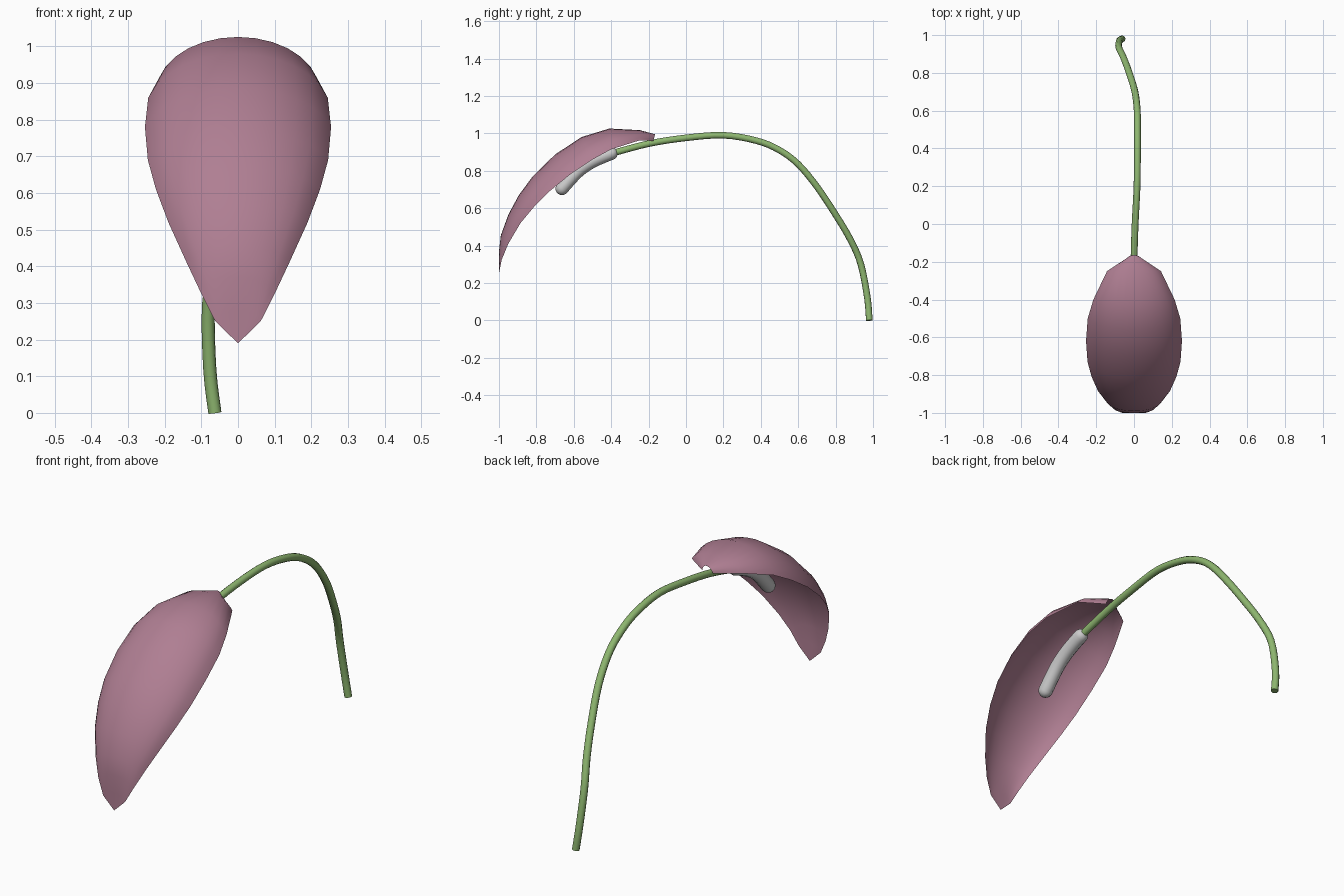
import bpy, bmesh, math
from mathutils import Vector
from mathutils.geometry import interpolate_bezier

if "Cube" in bpy.data.objects:
    bpy.data.objects.remove(bpy.data.objects["Cube"])


def colour(obj, name, rgb):
    mat = bpy.data.materials.new(name)
    mat.diffuse_color = (*rgb, 1)
    mat.use_nodes = True
    mat.node_tree.nodes["Principled BSDF"].inputs["Base Color"].default_value = mat.diffuse_color
    obj.data.materials.append(mat)


def tube(name, path, depth, sides=3, steps=4, rounded=False):
    """Smooth tube through the path points, optionally with rounded ends."""
    p = [Vector(q) for q in path]
    tan = [(p[min(i + 1, len(p) - 1)] - p[max(i - 1, 0)]) / 6 for i in range(len(p))]
    pts = [p[0]]
    for i in range(len(p) - 1):
        pts += interpolate_bezier(p[i], p[i] + tan[i], p[i + 1] - tan[i + 1], p[i + 1], steps + 1)[1:]
    radii = [1.0] * len(pts)
    if rounded:
        a, b = (pts[0] - pts[1]).normalized(), (pts[-1] - pts[-2]).normalized()
        for k in range(1, 6):
            t = math.radians(k * 17.5)
            r = math.cos(t)
            pts.insert(0, p[0] + a * depth * math.sin(t))
            pts.append(p[-1] + b * depth * math.sin(t))
            radii = [r] + radii + [r]
    cu = bpy.data.curves.new(name, 'CURVE')
    cu.dimensions = '3D'
    cu.bevel_depth = depth
    cu.bevel_resolution = sides
    cu.use_fill_caps = True
    sp = cu.splines.new('POLY')
    sp.points.add(len(pts) - 1)
    for point, co, r in zip(sp.points, pts, radii):
        point.co = (*co, 1)
        point.radius = r
    sp.use_smooth = True
    obj = bpy.data.objects.new(name, cu)
    bpy.context.collection.objects.link(obj)
    return obj


# Arching stem
stem = tube("stem", [
    (-0.063, 0.98, 0), (-0.077, 0.97, 0.12), (-0.08, 0.935, 0.3), (-0.055, 0.88, 0.43),
    (-0.025, 0.8, 0.565), (0.005, 0.7, 0.715), (0.017, 0.6, 0.835), (0.018, 0.5, 0.91),
    (0.018, 0.38, 0.96), (0.016, 0.2, 0.99), (0.006, 0, 0.976), (0, -0.2, 0.945),
    (0, -0.4, 0.892)], 0.018)
colour(stem, "stem_green", (0.27, 0.47, 0.16))

# Flower spike hanging from the stem end
tube("flower_spike", [(0, -0.40, 0.893), (0, -0.50, 0.85), (0, -0.58, 0.795),
                      (0, -0.663, 0.705)], 0.035, sides=4, rounded=True)

# Hooded petal: each row is (centre y, centre z, edge half width, edge y, edge z)
rows = [
    (-0.165, 0.995, 0.03, -0.175, 0.96),
    (-0.245, 1.017, 0.143, -0.25, 0.962),
    (-0.41, 1.026, 0.215, -0.40, 0.915),
    (-0.56, 0.98, 0.245, -0.50, 0.86),
    (-0.70, 0.887, 0.254, -0.62, 0.78),
    (-0.82, 0.77, 0.246, -0.73, 0.69),
    (-0.895, 0.668, 0.224, -0.81, 0.61),
    (-0.95, 0.565, 0.19, -0.885, 0.52),
    (-0.99, 0.455, 0.14, -0.95, 0.41),
    (-1.0, 0.37, 0.1, -0.985, 0.325),
    (-1.0, 0.28, 0.062, -1.0, 0.25),
]
half, arc = 6, math.radians(75)
bm = bmesh.new()
grid = []
for cy, cz, w, ey, ez in rows:
    line = []
    for i in range(-half, half + 1):
        a = arc * i / half
        d = (1 - math.cos(a)) / (1 - math.cos(arc))
        line.append(bm.verts.new((w * math.sin(a) / math.sin(arc),
                                  cy + (ey - cy) * d, cz + (ez - cz) * d)))
    grid.append(line)
for top, low in zip(grid, grid[1:]):
    for i in range(2 * half):
        bm.faces.new((top[i], low[i], low[i + 1], top[i + 1]))
tip = bm.verts.new((0, -1.0, 0.19))
for i in range(2 * half):
    bm.faces.new((grid[-1][i], tip, grid[-1][i + 1]))
for f in bm.faces:
    f.smooth = True
mesh = bpy.data.meshes.new("petal")
bm.to_mesh(mesh)
bm.free()
petal = bpy.data.objects.new("petal", mesh)
bpy.context.collection.objects.link(petal)
colour(petal, "petal_mauve", (0.43, 0.21, 0.29))
